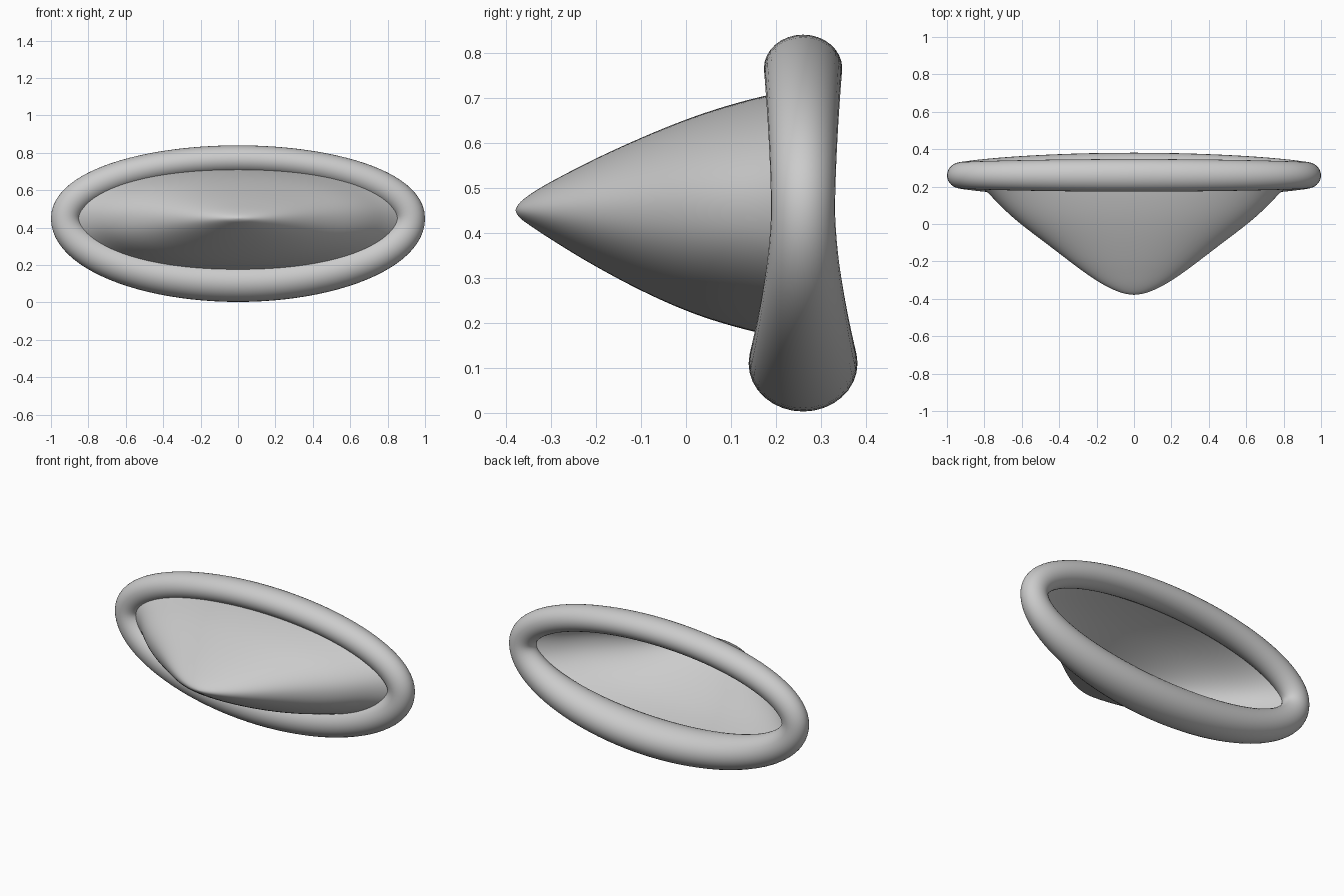
import bpy
from math import sin, cos, pi, hypot

if "Cube" in bpy.data.objects:
    bpy.data.objects.remove(bpy.data.objects["Cube"])

ZC = 0.45      # height of the cone tip and ring centre
YR = 0.26      # depth of the ring plane
N = 96         # segments around the ellipse


def make_object(name, verts, faces):
    mesh = bpy.data.meshes.new(name)
    mesh.from_pydata(verts, [], faces)
    obj = bpy.data.objects.new(name, mesh)
    bpy.context.collection.objects.link(obj)
    mesh.shade_smooth()
    return obj


def grid_faces(rows, cols, closed):
    return [(i * cols + j, i * cols + (j + 1) % cols,
             (i + 1) % rows * cols + (j + 1) % cols, (i + 1) % rows * cols + j)
            for i in range(rows if closed else rows - 1) for j in range(cols)]


def spow(v, e):
    return abs(v) ** e * (1 if v >= 0 else -1)


# Rim: elliptical ring whose tube swells towards the top and more at the bottom
M = 32
verts = []
for i in range(N):
    t = 2 * pi * i / N
    c, s = cos(t), sin(t)
    up = s >= 0
    a, b = 0.922, (0.765 - ZC if up else ZC - 0.11)
    swell = abs(s) ** 1.6
    depth = 0.071 + (0.016 if up else 0.05) * swell
    width = 0.078 + (-0.003 if up else 0.029) * swell
    nx, nz = c / a, s / b
    k = hypot(nx, nz)
    nx, nz = nx / k, nz / k
    for j in range(M):
        u = 2 * pi * j / M
        r = width * cos(u)
        verts.append((a * c + r * nx, YR + depth * sin(u), ZC + b * s + r * nz))
make_object("rim", verts, grid_faces(N, M, True))

# Bowl: thin conical shell, (depth, half width, height above, height below)
profile = [(-0.376, 0.03, 0.008, 0.008), (-0.369, 0.065, 0.018, 0.018),
           (-0.352, 0.11, 0.032, 0.030), (-0.32, 0.175, 0.053, 0.052),
           (-0.26, 0.265, 0.085, 0.090), (-0.20, 0.345, 0.116, 0.126),
           (-0.10, 0.475, 0.162, 0.180), (0.0, 0.61, 0.203, 0.225),
           (0.08, 0.70, 0.230, 0.252), (0.16, 0.775, 0.252, 0.273),
           (0.21, 0.83, 0.262, 0.283), (0.25, 0.88, 0.270, 0.292)]
verts = []
C = 48
for n, (y, hx, hu, hd) in enumerate(profile):
    e = 1 - 0.1 * n / len(profile)
    for j in range(C):
        t = 2 * pi * j / C
        verts.append((hx * spow(cos(t), e), y,
                      ZC + (hu if sin(t) >= 0 else hd) * spow(sin(t), e)))
faces = grid_faces(len(profile), C, False)
tip = len(verts)
verts.append((0, -0.379, ZC))
faces += [(tip, (j + 1) % C, j) for j in range(C)]
bowl = make_object("bowl", verts, faces)
sub = bowl.modifiers.new("smooth", 'SUBSURF')
sub.levels = sub.render_levels = 2
